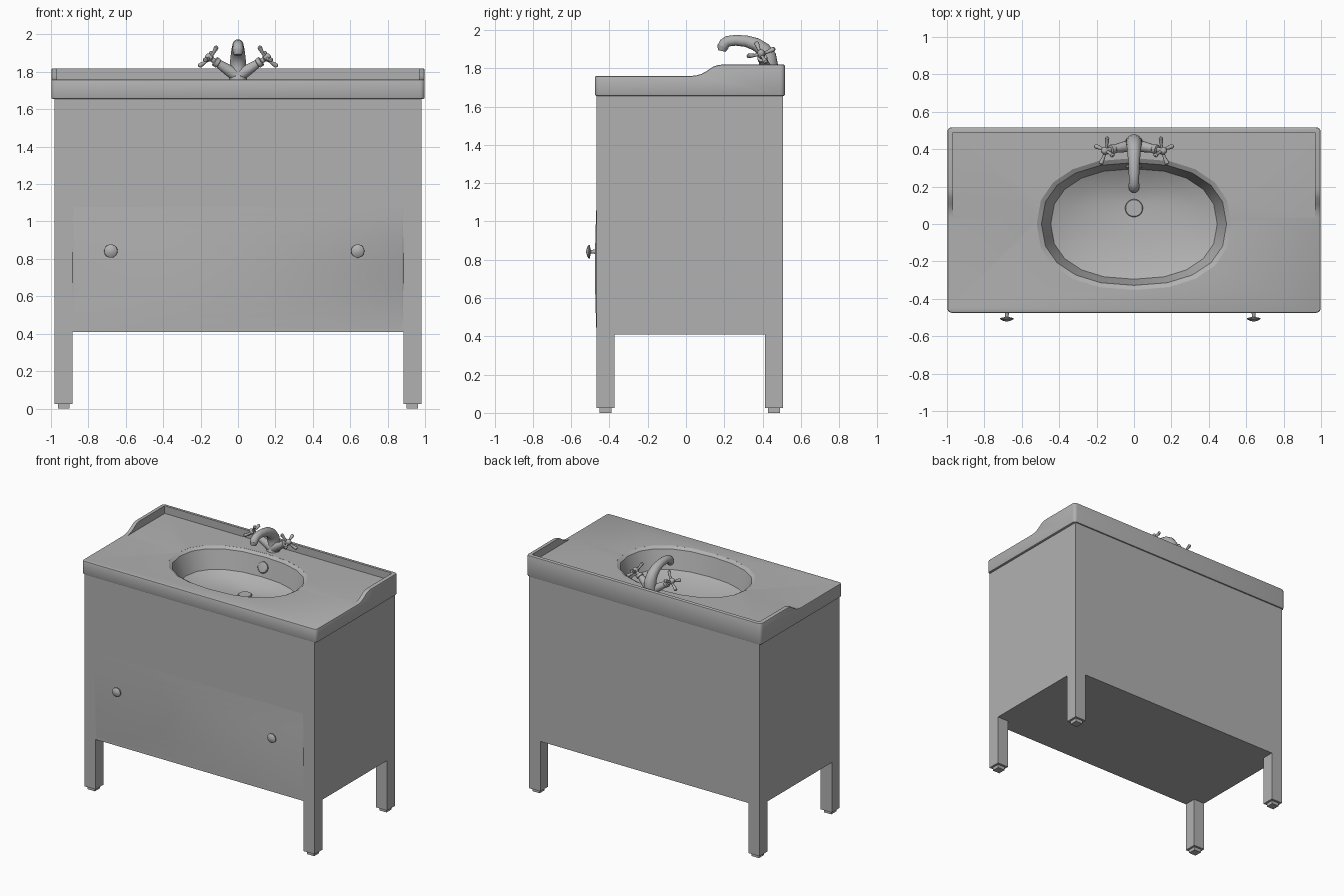
import bpy, bmesh, math
from mathutils import Vector

if "Cube" in bpy.data.objects:
    bpy.data.objects.remove(bpy.data.objects["Cube"])

grey = bpy.data.materials.new("grey")
grey.diffuse_color = (0.44, 0.44, 0.44, 1)
grey.use_nodes = True
grey.node_tree.nodes["Principled BSDF"].inputs["Base Color"].default_value = grey.diffuse_color


def finish(name, bm, angle=None):
    bmesh.ops.recalc_face_normals(bm, faces=bm.faces)
    me = bpy.data.meshes.new(name)
    bm.to_mesh(me)
    bm.free()
    me.materials.append(grey)
    ob = bpy.data.objects.new(name, me)
    bpy.context.collection.objects.link(ob)
    if angle:
        smooth(ob, angle)
    return ob


def smooth(ob, angle):
    bpy.ops.object.select_all(action='DESELECT')
    ob.select_set(True)
    bpy.context.view_layer.objects.active = ob
    bpy.ops.object.shade_smooth_by_angle(angle=math.radians(angle))


def box(name, lo, hi, open_top=False):
    bm = bmesh.new()
    bmesh.ops.create_cube(bm, size=1)
    for v in bm.verts:
        v.co = [a + (c + 0.5) * (b - a) for a, b, c in zip(lo, hi, v.co)]
    if open_top:
        top = [f for f in bm.faces if all(v.co.z > hi[2] - 1e-4 for v in f.verts)]
        bmesh.ops.delete(bm, geom=top, context='FACES_ONLY')
    return finish(name, bm)


def loft(name, rings, cap_start=True, cap_end=True, angle=40):
    bm = bmesh.new()
    rows = [[bm.verts.new(p) for p in r] for r in rings]
    for a, b in zip(rows, rows[1:]):
        for i in range(len(a)):
            j = (i + 1) % len(a)
            bm.faces.new((a[i], a[j], b[j], b[i]))
    if cap_start:
        bm.faces.new(rows[0])
    if cap_end:
        bm.faces.new(rows[-1])
    return finish(name, bm, angle)


def tube(name, pts, radii, n=12, angle=40):
    """Round section swept along a path with a radius per point."""
    pts = [Vector(p) for p in pts]
    d = (pts[-1] - pts[0]).normalized()
    ref = Vector((1, 0, 0)) if abs(d.x) < 0.5 else Vector((0, 1, 0))
    if abs(d.dot(ref)) > 0.9:
        ref = Vector((0, 0, 1))
    rings = []
    for i, p in enumerate(pts):
        t = (pts[min(i + 1, len(pts) - 1)] - pts[max(i - 1, 0)]).normalized()
        u = ref.cross(t).normalized()
        w = t.cross(u)
        rings.append([p + radii[i] * (u * math.cos(k * math.tau / n) + w * math.sin(k * math.tau / n))
                      for k in range(n)])
    return loft(name, rings, angle=angle)


def oval(rx, ry, z, cy=0, n=20, e=2.3):
    out = []
    for k in range(n):
        c, s = math.cos(k * math.tau / n), math.sin(k * math.tau / n)
        out.append((rx * math.copysign(abs(c) ** (2 / e), c),
                    cy + ry * math.copysign(abs(s) ** (2 / e), s), z))
    return out


def cut(ob, cutter):
    cutter.hide_render = True
    m = ob.modifiers.new("cut", 'BOOLEAN')
    m.operation, m.solver, m.object = 'DIFFERENCE', 'EXACT', cutter
    bpy.context.view_layer.objects.active = ob
    bpy.ops.object.modifier_apply(modifier=m.name)
    bpy.data.objects.remove(cutter)


# Cabinet body, open under the washbasin
box("cabinet_body", (-0.98, -0.468, 0.41), (0.98, 0.507, 1.665), open_top=True)

# Legs and small feet
for sx, side in ((-1, "left"), (1, "right")):
    for y0, row in ((-0.468, "front"), (0.412, "back")):
        xa, xb = sorted((sx * 0.98, sx * 0.885))
        box(f"{row}_{side}_leg", (xa, y0, 0.025), (xb, y0 + 0.095, 0.41))
        box(f"{row}_{side}_foot", (xa + 0.017, y0 + 0.017, 0), (xb - 0.017, y0 + 0.078, 0.025))

# Gently bulging drawer front
bm = bmesh.new()
rows = []
for i in range(13):
    t = i / 12
    y = -0.4675 - 0.008 * math.sin(math.pi * t)
    rows.append([bm.verts.new((x, yy, 0.412 + 0.68 * t))
                 for x, yy in ((-0.885, -0.467), (-0.875, y), (0.875, y), (0.885, -0.467))])
for a, b in zip(rows, rows[1:]):
    for i in range(3):
        bm.faces.new((a[i], a[i + 1], b[i + 1], b[i]))
finish("drawer_front", bm, 60)

# Drawer knobs: thin stem and domed disc
for x, side in ((-0.68, "left"), (0.64, "right")):
    tube(f"{side}_knob",
         [(x, y, 0.842) for y in (-0.465, -0.497, -0.503, -0.509, -0.516, -0.521)],
         [0.012, 0.009, 0.036, 0.035, 0.024, 0.006], n=20)

# Washbasin top: side profile extruded across, edges rounded
profile = [(-0.475, 1.655), (0.517, 1.655), (0.517, 1.819), (0.19, 1.819), (0.165, 1.816), (0.14, 1.807),
           (0.105, 1.783), (0.08, 1.77), (0.055, 1.763), (0.03, 1.76), (-0.475, 1.76)]
bm = bmesh.new()
face = bm.faces.new([bm.verts.new((-0.998, y, z)) for y, z in profile])
ext = bmesh.ops.extrude_face_region(bm, geom=[face])
bmesh.ops.translate(bm, vec=(1.996, 0, 0), verts=[g for g in ext['geom'] if isinstance(g, bmesh.types.BMVert)])
bmesh.ops.recalc_face_normals(bm, faces=bm.faces)
upright = [e for e in bm.edges if abs(e.verts[0].co.z - e.verts[1].co.z) > 0.09]
bmesh.ops.bevel(bm, geom=upright, offset=0.025, segments=4, profile=0.5, affect='EDGES')
rim = [e for e in bm.edges if len(e.link_faces) == 2 and e.calc_face_angle() > math.radians(50)]
bmesh.ops.bevel(bm, geom=rim, offset=0.008, segments=2, profile=0.5, affect='EDGES')
top = finish("washbasin_top", bm)

# Recess that leaves a raised rim at the back and sides, then the bowl opening
cut(top, box("rim_cutter", (-0.967, 0.02, 1.7604), (0.967, 0.49, 1.95)))
cut(top, loft("bowl_cutter", [oval(0.52, 0.352, 1.5), oval(0.52, 0.352, 1.9)], angle=None))
smooth(top, 35)

# Bowl, faceted oval stepping down to the drain
loft("bowl", [oval(0.521, 0.353, 1.7603), oval(0.495, 0.328, 1.745), oval(0.445, 0.295, 1.605),
              oval(0.36, 0.235, 1.575, 0.01), oval(0.2, 0.13, 1.552, 0.05),
              oval(0.045, 0.045, 1.54, 0.085, e=2)], cap_start=False, angle=30)
tube("drain", [(0, 0.085, 1.53), (0, 0.085, 1.55), (0, 0.085, 1.553)], [0.048, 0.048, 0.044], n=20, angle=25)
tube("overflow", [(0, 0.325, 1.67), (0, 0.299, 1.675), (0, 0.295, 1.676)], [0.042, 0.042, 0.036], n=20, angle=25)

# Tap: base collar, arched spout and nozzle
tube("tap_base", [(0, 0.43, 1.755), (0, 0.43, 1.772), (0, 0.43, 1.785)], [0.048, 0.048, 0.038], n=20)
tube("tap_spout",
     [(0, 0.432, 1.76), (0, 0.436, 1.82), (0, 0.43, 1.86), (0, 0.405, 1.897), (0, 0.365, 1.925),
      (0, 0.315, 1.941), (0, 0.26, 1.946), (0, 0.218, 1.941), (0, 0.2, 1.928), (0, 0.193, 1.912)],
     [0.045, 0.044, 0.042, 0.038, 0.034, 0.03, 0.028, 0.028, 0.029, 0.028], n=16, angle=50)
tube("tap_nozzle", [(0, 0.194, 1.915), (0, 0.19, 1.903), (0, 0.187, 1.89)], [0.03, 0.026, 0.02], n=16)

# Tap valves with cross handles, one each side
for s, side in ((-1, "left"), (1, "right")):
    axis = Vector((s * 0.74, 0, 0.67))
    across = Vector((-s * 0.67, 0, 0.74))
    hub = Vector((s * 0.152, 0.392, 1.875))
    root = Vector((s * 0.015, 0.42, 1.785))
    tube(f"{side}_valve", [root.lerp(hub, f) for f in (0, 0.4, 0.65, 0.67, 0.8, 0.82, 1)],
         [0.034, 0.027, 0.022, 0.026, 0.026, 0.014, 0.014], n=14)
    tube(f"{side}_handle_hub", [hub + axis * d for d in (-0.016, -0.01, 0.01, 0.02, 0.026)],
         [0.012, 0.02, 0.02, 0.014, 0.005], n=14)
    for k in range(4):
        a = math.radians(20 + 90 * k)
        d = Vector((0, 1, 0)) * math.cos(a) + across * math.sin(a)
        tube(f"{side}_handle_arm_{k + 1}",
             [hub + d * r + axis * b for r, b in ((0.01, 0), (0.035, 0.002), (0.06, 0.008), (0.072, 0.011), (0.078, 0.012))],
             [0.009, 0.008, 0.012, 0.012, 0.005], n=10)
